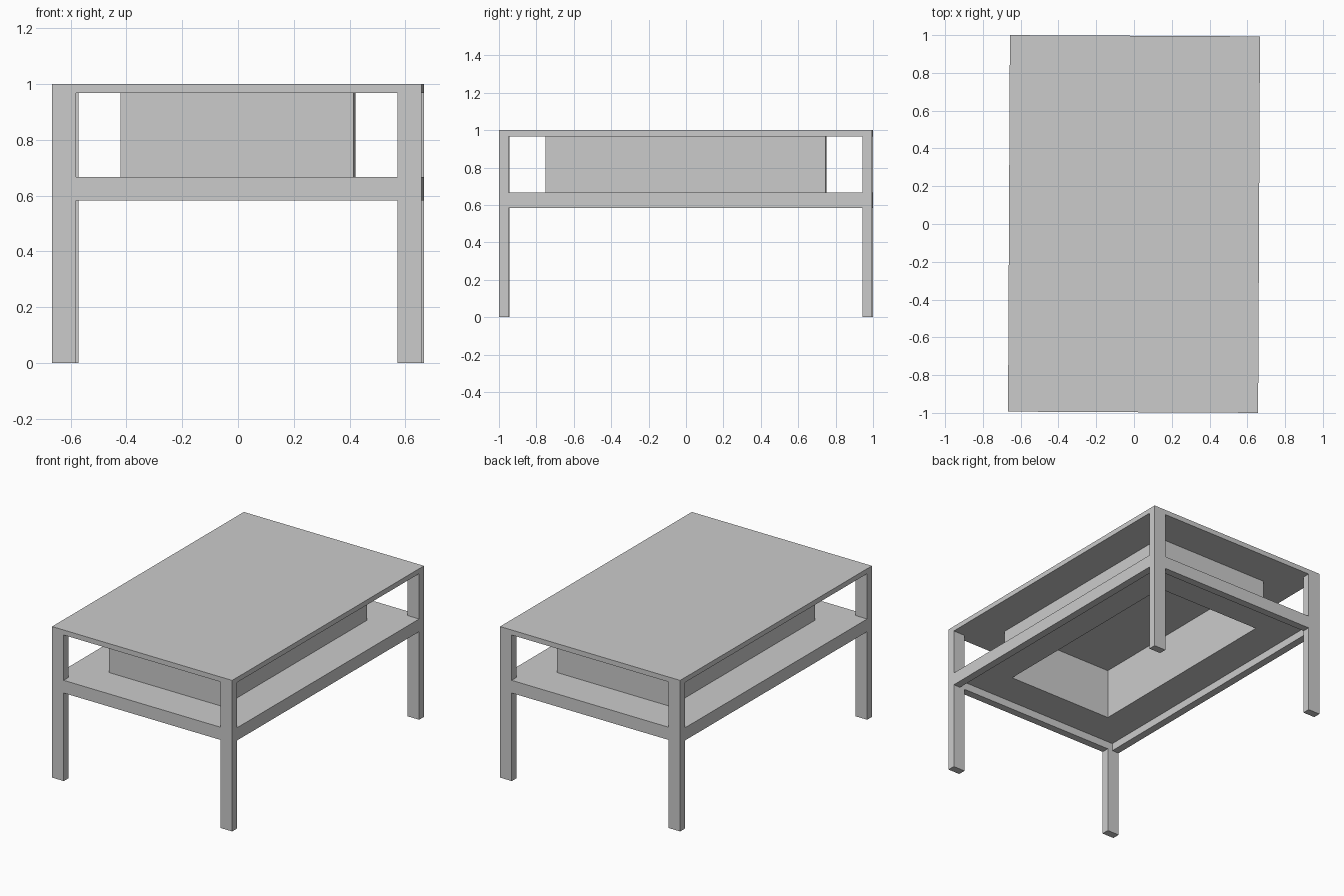
import bpy, bmesh

if "Cube" in bpy.data.objects:
    bpy.data.objects.remove(bpy.data.objects["Cube"])

HX, HY = 0.662, 0.9965      # half width and half length of the table
LX, LY = 0.086, 0.05        # leg section
TURN = -0.005               # the whole table sits slightly turned


def prism(name, outline, z0, z1, hole=None):
    """Upright prism from an xy outline; hole = (half x, half y) cuts a through opening."""
    bm = bmesh.new()
    loops = [outline]
    if hole:
        a, b = hole
        loops.append([(-a, -b), (a, -b), (a, b), (-a, b)])
    edges = []
    for loop in loops:
        vs = [bm.verts.new((x, y, z0)) for x, y in loop]
        edges += [bm.edges.new((vs[i - 1], vs[i])) for i in range(len(vs))]
    if hole:
        bmesh.ops.triangle_fill(bm, edges=edges, use_beauty=True)
    else:
        bm.faces.new(vs)
    geo = bmesh.ops.extrude_face_region(bm, geom=bm.faces[:], use_keep_orig=True)
    for v in geo["geom"]:
        if isinstance(v, bmesh.types.BMVert):
            v.co.z = z1
    bmesh.ops.recalc_face_normals(bm, faces=bm.faces[:])
    me = bpy.data.meshes.new(name)
    bm.to_mesh(me)
    bm.free()
    ob = bpy.data.objects.new(name, me)
    ob.rotation_euler.z = TURN
    bpy.context.collection.objects.link(ob)
    return ob


def rect(x0, x1, y0, y1):
    return [(x0, y0), (x1, y0), (x1, y1), (x0, y1)]


# table top
prism("table_top", rect(-HX, HX, -HY, HY), 0.967, 1.0)

# four legs
for sx, side in ((-1, "left"), (1, "right")):
    for sy, end in ((-1, "front"), (1, "back")):
        xs = sorted((sx * HX, sx * (HX - LX)))
        ys = sorted((sy * HY, sy * (HY - LY)))
        prism(f"{end}_{side}_leg", rect(*xs, *ys), 0.0, 0.967)

# shelf, notched round the legs and open under the box
ix, iy = HX - LX, HY - LY
shelf = [(-ix, -HY), (ix, -HY), (ix, -iy), (HX, -iy), (HX, iy), (ix, iy),
         (ix, HY), (-ix, HY), (-ix, iy), (-HX, iy), (-HX, -iy), (-ix, -iy)]
prism("shelf", shelf, 0.633, 0.667, hole=(0.384, 0.716))

# hollow box between shelf and top
prism("centre_box", rect(-0.417, 0.417, -0.749, 0.749), 0.667, 0.967, hole=(0.384, 0.716))

# rails under the shelf, between the legs
R = 0.05
for s, end in ((-1, "front"), (1, "back")):
    ys = sorted((s * HY, s * (HY - R)))
    prism(f"{end}_rail", rect(-ix, ix, *ys), 0.583, 0.633)
for s, side in ((-1, "left"), (1, "right")):
    xs = sorted((s * HX, s * (HX - R)))
    prism(f"{side}_rail", rect(*xs, -iy, iy), 0.583, 0.633)
